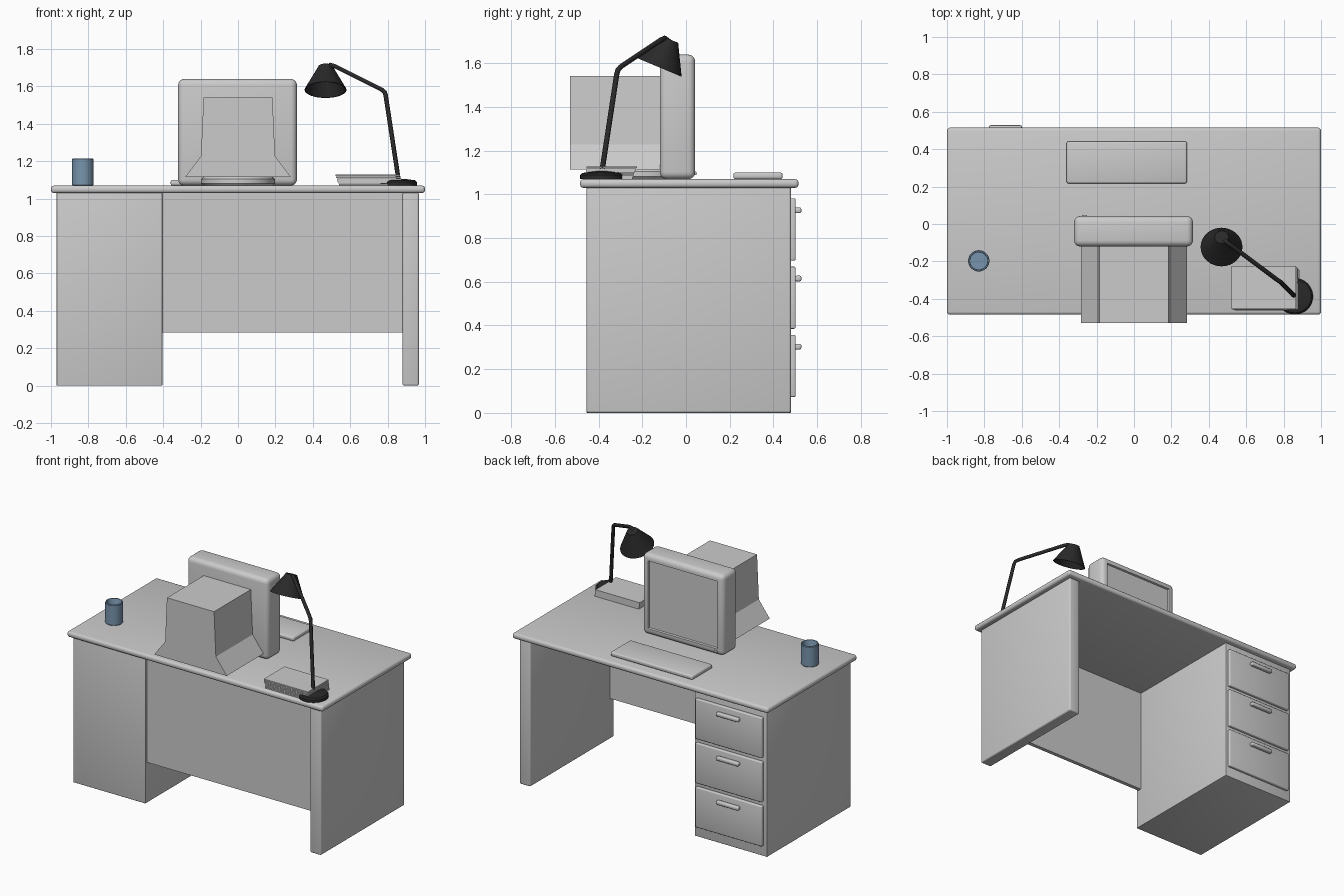
import bpy, bmesh
from math import cos, sin, tau
from mathutils import Vector, Matrix

if "Cube" in bpy.data.objects:
    bpy.data.objects.remove(bpy.data.objects["Cube"])


def make_material(name, color):
    m = bpy.data.materials.new(name)
    m.use_nodes = True
    m.diffuse_color = (*color, 1)
    m.node_tree.nodes["Principled BSDF"].inputs["Base Color"].default_value = (*color, 1)
    return m


GRAY = make_material("light gray", (0.6, 0.6, 0.6))
BLUE = make_material("dusty blue", (0.19, 0.30, 0.42))
BLACK = make_material("lamp black", (0.022, 0.022, 0.022))


def finish(name, bm, mat, smooth=True):
    bmesh.ops.recalc_face_normals(bm, faces=bm.faces)
    me = bpy.data.meshes.new(name)
    bm.to_mesh(me)
    bm.free()
    me.materials.append(mat)
    ob = bpy.data.objects.new(name, me)
    bpy.context.collection.objects.link(ob)
    if smooth:
        bpy.ops.object.select_all(action='DESELECT')
        bpy.context.view_layer.objects.active = ob
        ob.select_set(True)
        bpy.ops.object.shade_smooth_by_angle(angle=0.6)
    return ob


def box_mesh(x, y, z, bevel=0.0, segments=3):
    """Box from (min, max) pairs, with rounded edges."""
    bm = bmesh.new()
    bmesh.ops.create_cube(bm, size=1)
    for v in bm.verts:
        v.co = [a + (b - a) * (c + 0.5) for (a, b), c in zip((x, y, z), v.co)]
    if bevel:
        bmesh.ops.bevel(bm, geom=bm.edges[:], offset=bevel, segments=segments,
                        profile=0.5, affect='EDGES')
    return bm


def box(name, x, y, z, bevel=0.0, mat=GRAY):
    return finish(name, box_mesh(x, y, z, bevel), mat)


def lathe(name, profile, mat, place, steps=32):
    """Revolve (radius, height) points around local z; radius 0 closes an end."""
    bm = bmesh.new()
    rings = []
    for r, h in profile:
        n = steps if r else 1
        rings.append([bm.verts.new((r * cos(tau * i / n), r * sin(tau * i / n), h))
                      for i in range(n)])
    for a, b in zip(rings, rings[1:]):
        for i in range(steps):
            j = (i + 1) % steps
            quad = [a[i % len(a)], a[j % len(a)], b[j % len(b)], b[i % len(b)]]
            bm.faces.new(list(dict.fromkeys(quad)))
    bm.transform(place)
    return finish(name, bm, mat)


# Desk
TOP = 1.07
box("desk_top", (-1, 1), (-0.485, 0.515), (1.03, TOP), 0.016)
box("drawer_cabinet", (-0.97, -0.405), (-0.455, 0.48), (0, 1.032), 0.004)
box("side_panel", (0.88, 0.967), (-0.455, 0.48), (0, 1.032), 0.01)
box("modesty_panel", (-0.41, 0.885), (-0.437, -0.41), (0.285, 1.032))

# Drawers with bar handles
for i in range(3):
    z = 0.073 + i * 0.312
    box(f"drawer_front_{i + 1}", (-0.942, -0.422), (0.475, 0.502), (z, z + 0.284), 0.007)
    box(f"drawer_handle_{i + 1}", (-0.775, -0.6), (0.498, 0.528), (z + 0.217, z + 0.243), 0.008)

# Monitor bezel with a recessed screen
bm = box_mesh((-0.32, 0.315), (-0.12, 0.042), (TOP, 1.64), 0.032, 4)
bm.normal_update()
screen = max((f for f in bm.faces if f.normal.y > 0.99), key=lambda f: f.calc_area())
bmesh.ops.inset_region(bm, faces=[screen], thickness=0.02)
bmesh.ops.inset_region(bm, faces=[screen], thickness=0.005, depth=-0.012)
finish("monitor_bezel", bm, GRAY)
box("monitor_button", (-0.275, -0.25), (0.03, 0.048), (1.088, 1.104), 0.003)

# Monitor housing: flared section extruded in depth
bm = bmesh.new()
half = [(0.283, 1.115), (0.198, 1.228), (0.184, 1.542)]
outline = half + [(-x, z) for x, z in reversed(half)]
face = bm.faces.new([bm.verts.new((x, -0.53, z)) for x, z in outline])
extruded = bmesh.ops.extrude_face_region(bm, geom=[face])["geom"]
bmesh.ops.translate(bm, vec=(0, 0.42, 0),
                    verts=[v for v in extruded if isinstance(v, bmesh.types.BMVert)])
finish("monitor_housing", bm, GRAY, smooth=False)
lathe("monitor_foot", [(0, 0), (0.185, 0), (0.197, 0.012), (0.197, 0.034), (0.185, 0.047), (0, 0.047)],
      GRAY, Matrix.Translation((0, -0.2, TOP)))

# Keyboard
box("keyboard", (-0.36, 0.283), (0.217, 0.442), (TOP, 1.1), 0.01)

# Stack of papers, each sheet slightly shifted
for i in range(6):
    s = (5 - i) * 0.004
    z = TOP + i * 0.01
    box(f"paper_{i + 1}", (0.52 + s, 0.865 + s), (-0.455 - s / 3, -0.225 - s), (z, z + 0.0085))

# Cup
lathe("cup", [(0, 0), (0.054, 0), (0.057, 0.004), (0.057, 0.142), (0.054, 0.146),
              (0.048, 0.146), (0.046, 0.142), (0.046, 0.012), (0, 0.012)],
      BLUE, Matrix.Translation((-0.83, -0.197, TOP)))

# Lamp base
lathe("lamp_base", [(0, 0), (0.097, 0), (0.097, 0.018), (0.088, 0.028), (0.03, 0.036), (0, 0.036)],
      BLACK, Matrix.Translation((0.86, -0.387, TOP)))

# Lamp arm: bent tube
curve = bpy.data.curves.new("lamp_arm", 'CURVE')
curve.dimensions = '3D'
curve.bevel_depth = 0.012
curve.bevel_resolution = 2
curve.use_fill_caps = True
path = [(0.86, -0.387, 1.09), (0.79, -0.317, 1.55), (0.784, -0.311, 1.57), (0.765, -0.298, 1.585),
        (0.52, -0.115, 1.707), (0.495, -0.097, 1.715), (0.468, -0.078, 1.7)]
spline = curve.splines.new('POLY')
spline.points.add(len(path) - 1)
for p, co in zip(spline.points, path):
    p.co = (*co, 1)
curve.materials.append(BLACK)
arm = bpy.data.objects.new("lamp_arm", curve)
bpy.context.collection.objects.link(arm)

# Lamp shade: hollow tilted cone, local z runs from apex to opening
axis = Vector((0, -0.053, -0.126))
tilt = axis.to_track_quat('Z', 'Y').to_matrix().to_4x4()
lathe("lamp_shade", [(0, 0), (0.037, 0), (0.112, 0.137), (0.107, 0.137), (0.033, 0.006), (0, 0.006)],
      BLACK, Matrix.Translation((0.468, -0.07, 1.708)) @ tilt)
